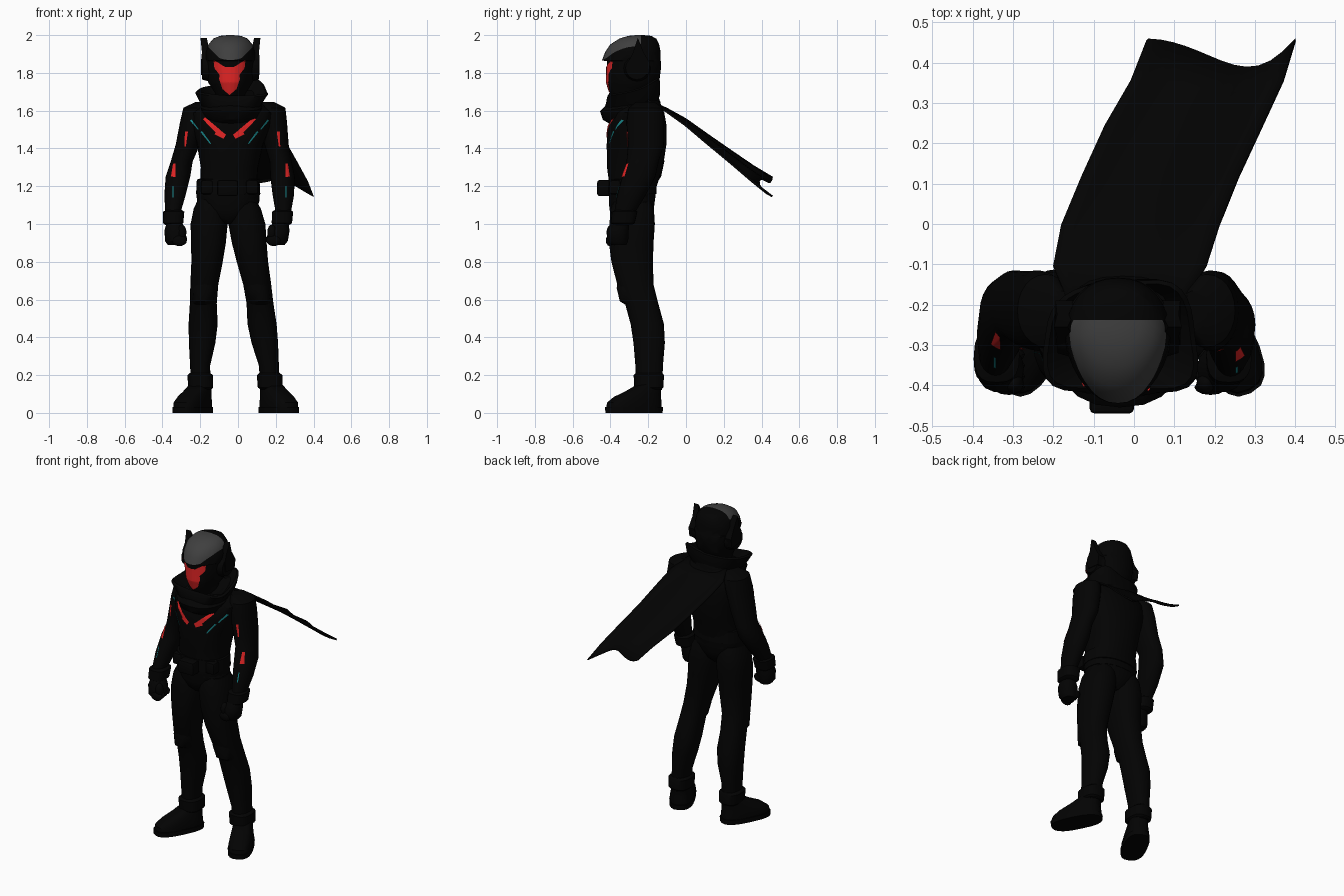
import bpy, bmesh, math
from mathutils import Vector, Matrix
from mathutils.bvhtree import BVHTree

if "Cube" in bpy.data.objects:
    bpy.data.objects.remove(bpy.data.objects["Cube"])


def material(name, rgb):
    m = bpy.data.materials.new(name)
    m.use_nodes = True
    m.diffuse_color = (*rgb, 1)
    m.node_tree.nodes["Principled BSDF"].inputs["Base Color"].default_value = (*rgb, 1)
    return m


BLACK = material("suit black", (0.0008, 0.0008, 0.0008))
GREY = material("visor grey", (0.05, 0.05, 0.05))
RED = material("accent red", (0.75, 0.018, 0.018))
TEAL = material("accent teal", (0.01, 0.25, 0.27))


def finish(bm, name, *mats, angle=40):
    bmesh.ops.recalc_face_normals(bm, faces=bm.faces)
    me = bpy.data.meshes.new(name)
    bm.to_mesh(me)
    bm.free()
    ob = bpy.data.objects.new(name, me)
    bpy.context.collection.objects.link(ob)
    for m in mats or (BLACK,):
        me.materials.append(m)
    bpy.ops.object.select_all(action="DESELECT")
    ob.select_set(True)
    bpy.context.view_layer.objects.active = ob
    bpy.ops.object.shade_smooth_by_angle(angle=math.radians(angle))
    return ob


def loft(rings, n=20, power=2.3, tilt=0):
    """Skin horizontal superellipse rings (x, y, z, rx, ry)."""
    bm = bmesh.new()
    loops = []
    for x, y, z, rx, ry in rings:
        loop = []
        for i in range(n):
            a = math.tau * i / n
            c, s = math.cos(a), math.sin(a)
            dx = rx * math.copysign(abs(c) ** (2 / power), c)
            dy = ry * math.copysign(abs(s) ** (2 / power), s)
            loop.append(bm.verts.new((x + dx, y + dy, z + tilt * dy)))
        loops.append(loop)
    for a, b in zip(loops, loops[1:]):
        for i in range(n):
            bm.faces.new((a[i], a[(i + 1) % n], b[(i + 1) % n], b[i]))
    bm.faces.new(loops[0])
    bm.faces.new(loops[-1])
    return bm


def box(name, centre, size, bevel=0.012):
    bm = bmesh.new()
    bmesh.ops.create_cube(bm, size=1, matrix=Matrix.Translation(centre) @ Matrix.Diagonal((*size, 1)))
    bmesh.ops.bevel(bm, geom=bm.edges[:], offset=bevel, segments=2, affect="EDGES", profile=0.5)
    return finish(bm, name)


def ball(name, centre, size):
    bm = bmesh.new()
    bmesh.ops.create_uvsphere(bm, u_segments=12, v_segments=8, radius=1,
                              matrix=Matrix.Translation(centre) @ Matrix.Diagonal((*size, 1)))
    return finish(bm, name)


MID = -0.045
painted = []

# Torso, pelvis and belt
painted.append(finish(loft([
    (-0.05, -0.285, 1.12, 0.165, 0.12), (-0.05, -0.28, 1.2, 0.15, 0.125),
    (-0.045, -0.27, 1.3, 0.152, 0.148), (-0.042, -0.262, 1.42, 0.175, 0.158),
    (-0.035, -0.258, 1.52, 0.21, 0.155), (-0.03, -0.25, 1.59, 0.22, 0.135),
    (-0.03, -0.24, 1.65, 0.14, 0.1)], 28), "torso"))
finish(loft([(-0.055, -0.29, 1.0, 0.03, 0.07), (-0.055, -0.29, 1.03, 0.09, 0.1),
             (-0.054, -0.288, 1.08, 0.16, 0.118), (-0.052, -0.285, 1.16, 0.168, 0.123)]), "pelvis")
finish(loft([(MID - 0.007, -0.285, z, r, r - 0.04) for z, r in
             ((1.155, 0.155), (1.16, 0.17), (1.235, 0.166), (1.24, 0.15))], 24), "belt")
box("belt_buckle", (-0.055, -0.435, 1.19), (0.11, 0.07, 0.085))
for s in (-1, 1):
    box("belt_pouch", (MID + s * 0.12, -0.375, 1.195), (0.065, 0.06, 0.075))


# Arms and legs lean towards one side, so their centre line shifts with height
def arm_x(s, off, z):
    return -0.02 - 0.06 * (1.6 - z) + s * off


def leg_x(s, off, z):
    return -0.053 + 0.046 * (1 - z) + s * off


def limb(place, s, rings):
    return [(place(s, off, z), y, z, rx, ry) for off, y, z, rx, ry in rings]


for s, side in ((-1, "right"), (1, "left")):
    back = 0.005 - 0.015 * s
    painted.append(finish(loft(limb(arm_x, s, [
        (0.17, -0.215, 1.645, 0.04, 0.05), (0.2, -0.215, 1.615, 0.07, 0.09),
        (0.213, -0.215, 1.54, 0.07, 0.1), (0.235, -0.212, 1.42, 0.064, 0.095),
        (0.262, -0.22 + back, 1.33, 0.058, 0.085), (0.277, -0.24 + back, 1.25, 0.065, 0.088),
        (0.287, -0.285 + back / 2, 1.15, 0.056, 0.075), (0.292, -0.325, 1.06, 0.04, 0.055)]),
        24, 2.05), side + "_arm"))
    finish(loft(limb(arm_x, s, [
        (0.288, -0.335, 0.995, 0.04, 0.05), (0.288, -0.335, 1.005, 0.054, 0.064),
        (0.288, -0.325, 1.065, 0.056, 0.068), (0.288, -0.32, 1.075, 0.04, 0.05)]), power=2.8), side + "_wrist_cuff")
    # Clenched fist with knuckled fingers
    finish(loft(limb(arm_x, s, [
        (0.275, -0.355, 0.89, 0.035, 0.04), (0.272, -0.36, 0.91, 0.053, 0.055),
        (0.273, -0.36, 0.965, 0.058, 0.058), (0.282, -0.345, 1.01, 0.04, 0.046)]), 14), side + "_palm")
    for i in range(4):
        ball(side + "_finger", (arm_x(s, 0.25, 0.93), -0.405 + 0.027 * i, 0.913 + 0.004 * i), (0.04, 0.019, 0.03))
    ball(side + "_thumb", (arm_x(s, 0.238, 0.95), -0.395, 0.955), (0.024, 0.026, 0.042))

    finish(loft(limb(leg_x, s, [
        (0.088, -0.285, 1.13, 0.065, 0.095), (0.093, -0.285, 1.08, 0.085, 0.115),
        (0.1, -0.285, 1.0, 0.098, 0.12),
        (0.108, -0.29, 0.9, 0.092, 0.118), (0.12, -0.285, 0.8, 0.083, 0.11),
        (0.14, -0.268, 0.68, 0.074, 0.096), (0.15, -0.235, 0.58, 0.071, 0.088),
        (0.156, -0.205, 0.47, 0.077, 0.088), (0.166, -0.195, 0.37, 0.07, 0.083),
        (0.182, -0.195, 0.25, 0.053, 0.073), (0.184, -0.195, 0.12, 0.052, 0.068)])), side + "_leg")
    finish(loft(limb(leg_x, s, [
        (0.15, -0.26, 0.555, 0.045, 0.03), (0.15, -0.282, 0.59, 0.062, 0.068),
        (0.142, -0.293, 0.66, 0.064, 0.074), (0.136, -0.3, 0.72, 0.05, 0.06)]), 12), side + "_knee_pad")
    finish(loft(limb(leg_x, s, [
        (0.184, -0.195, 0.125, 0.055, 0.065), (0.184, -0.197, 0.135, 0.066, 0.078),
        (0.184, -0.197, 0.2, 0.068, 0.08), (0.184, -0.195, 0.212, 0.052, 0.07)]), power=2.8), side + "_boot_cuff")
    # Boot and sole turned outwards
    turn = Matrix.Rotation(s * math.radians(27), 3, "Z")
    ankle = Vector((leg_x(s, 0.187, 0.1), -0.195, 0))
    for part, rings in (
        ("boot", [(0.0, -0.09, 0.025, 0.07, 0.155), (0.0, -0.088, 0.055, 0.071, 0.153),
                  (0.0, -0.07, 0.085, 0.065, 0.13), (0.0, -0.035, 0.115, 0.06, 0.095),
                  (0.0, 0.0, 0.15, 0.052, 0.065)]),
        ("sole", [(0.0, -0.09, 0.0, 0.074, 0.16), (0.0, -0.09, 0.03, 0.075, 0.162)])):
        bm = loft(rings, power=2.7)
        bmesh.ops.rotate(bm, cent=(0, 0, 0), matrix=turn, verts=bm.verts)
        bmesh.ops.translate(bm, vec=ankle, verts=bm.verts)
        finish(bm, side + "_" + part)

# Helmet, tapered towards the face, with the visor cut out of its surface
bm = loft([(-0.04, -0.29, 1.64, 0.07, 0.08), (-0.04, -0.295, 1.69, 0.08, 0.105),
           (-0.04, -0.28, 1.75, 0.118, 0.138), (-0.04, -0.275, 1.82, 0.13, 0.142),
           (-0.04, -0.275, 1.862, 0.132, 0.142), (-0.04, -0.29, 1.866, 0.132, 0.155),
           (-0.04, -0.281, 1.91, 0.129, 0.147), (-0.04, -0.272, 1.95, 0.117, 0.13),
           (-0.04, -0.255, 1.982, 0.09, 0.097), (-0.04, -0.245, 1.996, 0.055, 0.06),
           (-0.04, -0.245, 2.0, 0.015, 0.02)], 32, 2.2)
for v in bm.verts:
    v.co.x += (0.04 + v.co.x) * -1.4 * max(0, -0.29 - v.co.y)
cuts = [(Vector((0, -0.445, 1.868)), Vector((0, -0.42, 1))), (Vector((0, -0.238, 0)), Vector((0, -1, 0)))]
cuts += [(Vector((-0.04 + s * 0.05, 0, 1.87)), Vector((-s * 0.07, 0, 0.07))) for s in (-1, 1)]
for co, no in cuts:
    bmesh.ops.bisect_plane(bm, geom=bm.verts[:] + bm.edges[:] + bm.faces[:], plane_co=co, plane_no=no)
for f in bm.faces:
    c = f.calc_center_median()
    f.material_index = int(all((c - co).dot(no) > 0 for co, no in cuts))
helmet = finish(bm, "helmet", BLACK, GREY)

# Ear cups and swept fins
for s in (-1, 1):
    bm = bmesh.new()
    bmesh.ops.create_cone(bm, cap_ends=True, segments=16, radius1=0.075, radius2=0.06, depth=0.05)
    bmesh.ops.rotate(bm, cent=(0, 0, 0), matrix=Matrix.Rotation(s * math.pi / 2, 3, "Y"), verts=bm.verts)
    bmesh.ops.translate(bm, vec=(-0.04 + s * 0.125, -0.26, 1.825), verts=bm.verts)
    finish(bm, "ear_cup")
    bm = bmesh.new()
    outline = ((-0.29, 1.8), (-0.3, 1.87), (-0.28, 1.91), (-0.255, 1.985), (-0.225, 1.91), (-0.19, 1.85), (-0.2, 1.79))
    face = bm.faces.new([bm.verts.new((-0.04 + s * 0.11, y, z)) for y, z in outline])
    moved = bmesh.ops.extrude_face_region(bm, geom=[face])["geom"]
    for v in moved:
        if isinstance(v, bmesh.types.BMVert):
            v.co.x += s * (0.045 - 0.1 * max(0, v.co.z - 1.87))
    for v in bm.verts:
        if v.co.z > 1.95:
            v.co.x += s * 0.015
    finish(bm, "ear_fin", angle=20)

# Scarf collar in two folds, the upper one drawn out into three corners
finish(loft([(-0.035, -0.27, 1.54, 0.12, 0.12), (-0.035, -0.285, 1.575, 0.155, 0.155),
             (-0.035, -0.295, 1.62, 0.165, 0.16), (-0.035, -0.285, 1.65, 0.15, 0.14)], tilt=0.15), "scarf_lower_fold")
bm = loft([(-0.035, -0.285, 1.6, 0.14, 0.13), (-0.035, -0.285, 1.645, 0.165, 0.145),
           (-0.035, -0.28, 1.7, 0.182, 0.135), (-0.035, -0.28, 1.708, 0.17, 0.125),
           (-0.035, -0.28, 1.65, 0.12, 0.11)], 32, 2.5, 0.22)
corners = [((0.7, 0.71, 0), 0.025, 0.04), ((-0.82, -0.57, 0), 0.035, 0.01), ((0.82, -0.57, 0), 0.04, 0.0)]
for v in bm.verts:
    out = Vector((v.co.x + 0.035, v.co.y + 0.28, 0)).normalized()
    if v.co.z > 1.655 and out.length:
        for way, reach, lift in corners:
            pull = max(0, out.dot(Vector(way))) ** 10
            v.co += pull * (Vector(way) * reach + Vector((0, 0, lift)))
finish(bm, "scarf_upper_fold")

# Wind-blown cape
bm = bmesh.new()
rows = [(-0.2, -0.16, 0.12, 1.66), (-0.1, -0.2, 0.18, 1.615), (0.0, -0.18, 0.212, 1.56),
        (0.12, -0.13, 0.26, 1.475), (0.25, -0.07, 0.32, 1.385), (0.36, -0.005, 0.37, 1.31),
        (0.46, 0.035, 0.4, 1.25)]
grid = []
for j, (y, xl, xr, z) in enumerate(rows):
    t = j / (len(rows) - 1)
    grid.append([])
    for i in range(13):
        u = i / 12
        sag = t ** 4 * 0.07 * math.sin(math.pi * u ** 1.8)
        drop = 0.095 * u * t + 0.012 * t * math.sin(u * 9)
        grid[-1].append(bm.verts.new((xl + (xr - xl) * u, y - sag, z - drop + 0.5 * sag)))
for a, b in zip(grid, grid[1:]):
    for i in range(12):
        bm.faces.new((a[i], a[i + 1], b[i + 1], b[i]))
cape = finish(bm, "cape")
cape.modifiers.new("thickness", "SOLIDIFY").thickness = 0.01


# Painted marks: thin patches laid on the surface from the front
def surface(objects):
    bm = bmesh.new()
    for ob in objects:
        bm.from_mesh(ob.data)
    return BVHTree.FromBMesh(bm)


def patch(name, tree, mat, a, b, c, d, steps=10):
    bm = bmesh.new()
    a, b, c, d = map(Vector, (a, b, c, d))
    pts = {}
    for i in range(steps + 1):
        for j in range(steps + 1):
            p = a.lerp(b, i / steps).lerp(d.lerp(c, i / steps), j / steps)
            hit = tree.ray_cast(Vector((p.x, -1, p.y)), Vector((0, 1, 0)))[0]
            if hit:
                pts[i, j] = bm.verts.new(hit - Vector((0, 0.006, 0)))
    for i, j in list(pts):
        quad = [pts.get(k) for k in ((i, j), (i + 1, j), (i + 1, j + 1), (i, j + 1))]
        if all(quad):
            bm.faces.new(quad)
    finish(bm, name, mat)


def stripe(name, tree, mat, start, end, w0, w1):
    p, q = Vector(start), Vector(end)
    n = (q - p).orthogonal().normalized()
    patch(name, tree, mat, p - n * w0, q - n * w1, q + n * w1, p + n * w0)


head, body = surface([helmet]), surface(painted)
for s in (-1, 1):
    def at(x, z, mid=MID):
        return (mid + s * x, z)
    patch("face_mask", head, RED, at(0, 1.83), at(0.05, 1.835), at(0.055, 1.765), at(0, 1.75))
    patch("face_mask_chin", head, RED, at(0, 1.751), at(0.055, 1.766), at(0.038, 1.715), at(0, 1.683))
    patch("face_mask_wing", head, RED, at(0.03, 1.835), at(0.085, 1.87), at(0.08, 1.825), at(0.045, 1.78))
    stripe("chest_stripe", body, RED, at(0.135, 1.56), at(0.055, 1.485), 0.008, 0.014)
    stripe("chest_stripe_end", body, RED, at(0.07, 1.49), at(0.025, 1.462), 0.018, 0.013)
    stripe("chest_line", body, TEAL, at(0.15, 1.49), at(0.1, 1.425), 0.005, 0.003)
    stripe("shoulder_line", body, TEAL, at(0.205, 1.55), at(0.165, 1.5), 0.005, 0.003)
    stripe("upper_arm_mark", body, RED, at(0.243, 1.49, -0.03), at(0.25, 1.41, -0.03), 0.008, 0.004)
    stripe("elbow_mark", body, RED, at(0.298, 1.32, -0.04), at(0.303, 1.25, -0.04), 0.006, 0.012)
    stripe("forearm_line", body, TEAL, at(0.3, 1.2, -0.045), at(0.3, 1.14, -0.045), 0.003, 0.003)
